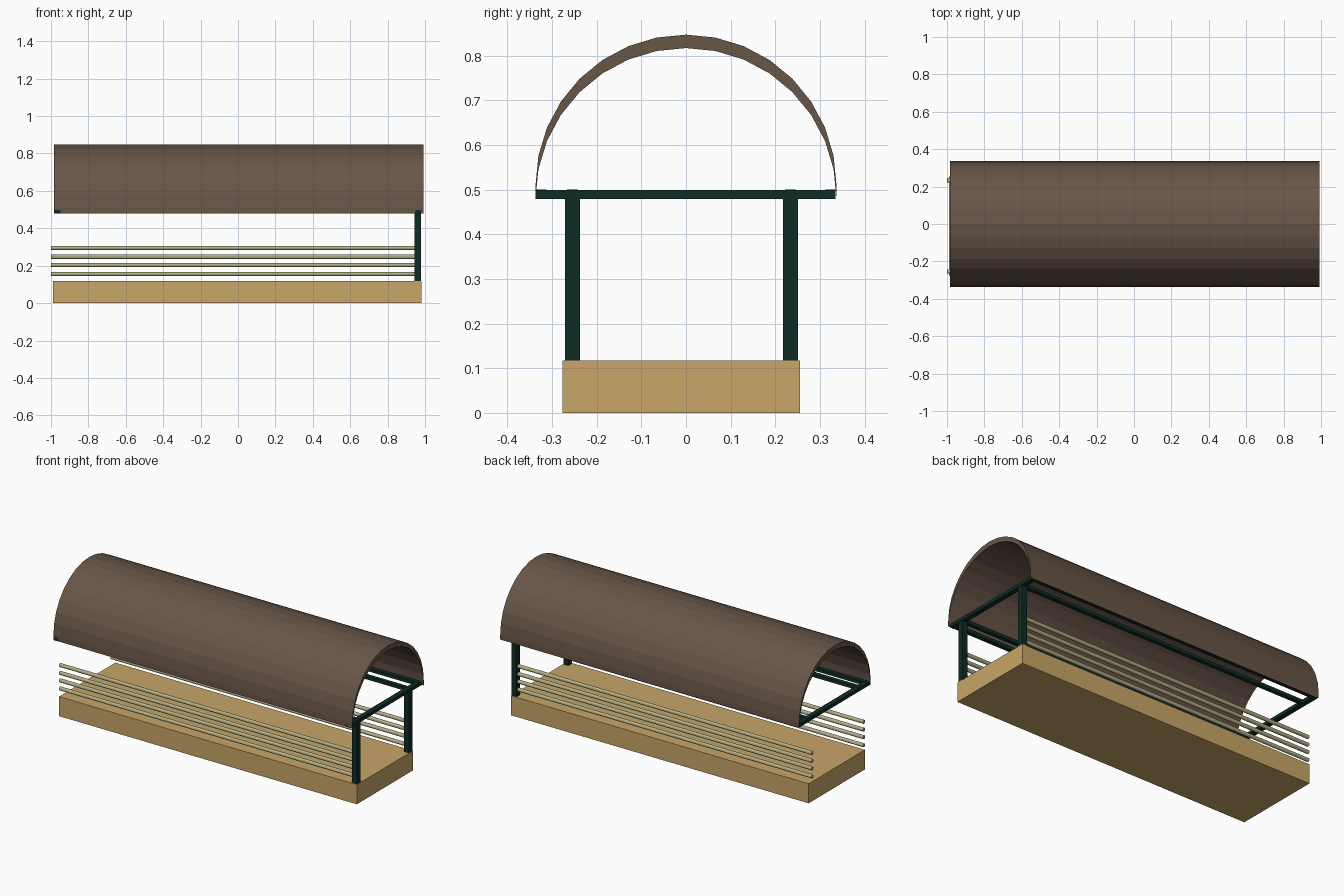
import bpy, bmesh, math
from mathutils import Matrix, Vector

if "Cube" in bpy.data.objects:
    bpy.data.objects.remove(bpy.data.objects["Cube"])


def material(name, rgb):
    m = bpy.data.materials.new(name)
    m.diffuse_color = (*rgb, 1)
    m.use_nodes = True
    m.node_tree.nodes["Principled BSDF"].inputs["Base Color"].default_value = m.diffuse_color
    return m


TAN = material("tan_wood", (0.58, 0.38, 0.14))
BROWN = material("brown_roof", (0.138, 0.092, 0.064))
GREEN = material("dark_green", (0.0045, 0.025, 0.018))
PALE = material("pale_olive", (0.46, 0.43, 0.24))


def finish(name, bm, mat):
    bmesh.ops.recalc_face_normals(bm, faces=bm.faces)
    me = bpy.data.meshes.new(name)
    bm.to_mesh(me)
    bm.free()
    me.materials.append(mat)
    ob = bpy.data.objects.new(name, me)
    bpy.context.collection.objects.link(ob)
    return ob


def box(name, x, y, z, mat):
    """Box from (min, max) pairs."""
    bm = bmesh.new()
    bmesh.ops.create_cube(bm, size=1)
    for v in bm.verts:
        v.co = Vector([(r[0] + r[1]) / 2 + c * (r[1] - r[0]) for r, c in zip((x, y, z), v.co)])
    return finish(name, bm, mat)


def rod(name, x0, x1, y, z, r, mat):
    """Round bar along x."""
    bm = bmesh.new()
    mtx = Matrix.Translation(((x0 + x1) / 2, y, z)) @ Matrix.Rotation(math.pi / 2, 4, 'Y')
    bmesh.ops.create_cone(bm, cap_ends=True, segments=12, radius1=r, radius2=r,
                          depth=x1 - x0, matrix=mtx)
    return finish(name, bm, mat)


# Deck
box("deck", (-0.99, 0.98), (-0.277, 0.255), (0, 0.117), TAN)

# Posts at the right end, side rails, and inner roof beams
for side, y in (("front", -0.254), ("back", 0.234)):
    box(side + "_post", (0.945, 0.978), (y - 0.0165, y + 0.0165), (0.117, 0.482), GREEN)
    box(side + "_inner_beam", (-0.975, 0.97), (y - 0.012, y + 0.012), (0.48, 0.5), GREEN)
    for i, z in enumerate((0.155, 0.203, 0.248, 0.295)):
        rod(f"{side}_rail_{i + 1}", -1.0, 0.95, y, z, 0.011, PALE)

# Outer roof frame
for side, s in (("front", -1), ("back", 1)):
    ys = sorted((s * 0.312, s * 0.335))
    box(side + "_outer_beam", (-0.975, 0.97), ys, (0.48, 0.5), GREEN)
box("right_cross_bar", (0.95, 0.98), (-0.337, 0.335), (0.479, 0.499), GREEN)
box("left_cross_bar", (-0.98, -0.95), (-0.337, 0.335), (0.479, 0.499), GREEN)

# Barrel roof: a half circle thickened straight downwards
R, SEG = 0.337, 16
arc = [(R * math.cos(math.pi * i / SEG), 0.51 + R * math.sin(math.pi * i / SEG))
       for i in range(SEG + 1)]
bm = bmesh.new()
rings = []
for y, z in arc:
    rings.append([bm.verts.new((x, y, z - d)) for x, d in
                  ((-0.985, 0), (0.993, 0), (0.993, 0.03), (-0.985, 0.03))])
for a, b in zip(rings, rings[1:]):
    for i in range(4):
        j = (i + 1) % 4
        bm.faces.new((a[i], a[j], b[j], b[i]))
bm.faces.new(rings[0])
bm.faces.new(rings[-1])
finish("barrel_roof", bm, BROWN)
